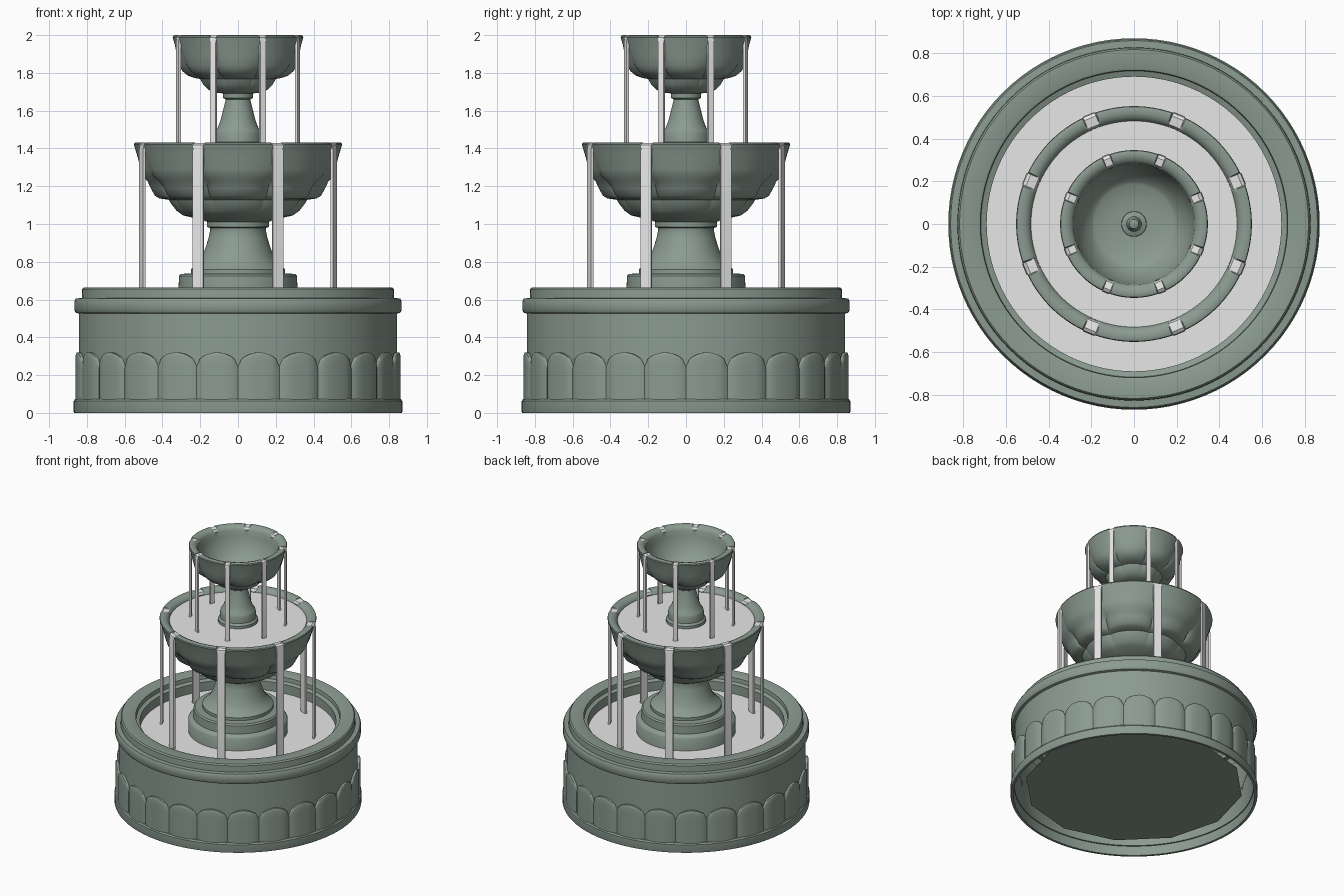
import bpy, bmesh, math
from math import sin, cos, pi, radians

if "Cube" in bpy.data.objects:
    bpy.data.objects.remove(bpy.data.objects["Cube"])

def material(name, rgb):
    m = bpy.data.materials.new(name)
    m.diffuse_color = (*rgb, 1)
    m.use_nodes = True
    m.node_tree.nodes["Principled BSDF"].inputs["Base Color"].default_value = m.diffuse_color
    return m

STONE = material("green_stone", (0.26, 0.33, 0.285))
WATER = material("pale_water", (0.8, 0.8, 0.8))

def finish(name, bm, mat, angle=35):
    bmesh.ops.remove_doubles(bm, verts=bm.verts, dist=1e-5)
    me = bpy.data.meshes.new(name)
    bm.to_mesh(me)
    bm.free()
    ob = bpy.data.objects.new(name, me)
    bpy.context.collection.objects.link(ob)
    me.materials.append(mat)
    bpy.ops.object.select_all(action='DESELECT')
    ob.select_set(True)
    bpy.context.view_layer.objects.active = ob
    bpy.ops.object.shade_smooth_by_angle(angle=radians(angle))
    return ob

def grid(bm, rows, closed):
    vs = [[bm.verts.new(p) for p in row] for row in rows]
    n = len(rows[0])
    for a, b in zip(vs, vs[1:]):
        for j in range(n if closed else n - 1):
            k = (j + 1) % n
            bm.faces.new((a[j], a[k], b[k], b[j]))

def lathe(name, profile, mat=STONE, seg=96, shape=None):
    """Spin (r, z) points; shape(theta, r, z, extra) may vary the section."""
    bm = bmesh.new()
    rows = []
    for r, z, *extra in profile:
        row = []
        for j in range(seg):
            t = 2 * pi * j / seg
            rr, zz = shape(t, r, z, extra) if shape else (r, z)
            row.append((rr * cos(t), rr * sin(t), zz))
        rows.append(row)
    grid(bm, rows, True)
    return finish(name, bm, mat)

def lobed(top, depth):
    """Eight lobes low on a bowl, eight spout notches in its rim."""
    def shape(t, r, z, extra):
        if extra:
            r -= extra[0] * (1 - abs(cos(4 * t)) ** 0.6)
        off = abs((math.degrees(t) % 45) - 22.5)
        if off < 3.3 and z > top - depth:
            z = top - depth
        return r, z
    return shape

def streams(prefix, r, top, bottom, width, inner):
    # water sheet that crosses the rim and falls straight down
    prof = [(inner, top - .035), (inner + .012, top - .008), (r - .02, top - .002),
            (r - .005, top - .012), (r, top - .04), (r, bottom),
            (r - .014, bottom), (r - .014, top - .04), (r - .03, top - .02),
            (inner + .02, top - .025), (inner + .01, top - .04)]
    for k in range(8):
        a = radians(22.5 + 45 * k)
        bm = bmesh.new()
        ends = []
        for s in (-width / 2, width / 2):
            ends.append([bm.verts.new((p * cos(a) - s * sin(a), p * sin(a) + s * cos(a), z))
                         for p, z in prof])
        n = len(prof)
        for i in range(n):
            j = (i + 1) % n
            bm.faces.new((ends[0][i], ends[0][j], ends[1][j], ends[1][i]))
        bm.faces.new(ends[0])
        bm.faces.new(ends[1][::-1])
        bmesh.ops.recalc_face_normals(bm, faces=bm.faces)
        finish(f"{prefix}_{k + 1}", bm, WATER)

# basin wall with plinth and stepped rim
lathe("basin", [(.845, .07), (.85, 0), (.868, 0), (.87, .006), (.87, .062), (.862, .073),
                (.842, .075), (.842, .525), (.858, .53), (.866, .542), (.866, .592),
                (.859, .606), (.827, .608), (.825, .655), (.817, .665), (.73, .665),
                (.72, .66), (.717, .63), (.69, .62), (.69, .5)])

# twenty-four arched petals around the basin foot
bm = bmesh.new()
N = 12
for k in range(24):
    rows = []
    for v in range(7):
        row = []
        for i in range(N + 1):
            u = -1 + 2 * i / N
            t = radians(7.5 + 15 * k + 7.5 * u)
            ztop = .245 + .075 * math.sqrt(max(0, 1 - abs(u) ** 1.8))
            r = .849 + .015 * (1 - u ** 4)
            f = (0, .4, .75, .93, .98, 1, 1)[v]
            r -= (0, 0, 0, 0, .002, .005, 0)[v]
            if v == 6:
                r = .84
            row.append((r * cos(t), r * sin(t), .07 + (ztop - .07) * f))
        rows.append(row)
    grid(bm, rows, False)
finish("basin_petals", bm, STONE, 40)

# twelve-sided underside and the basin water
lathe("basin_floor", [(0, .07), (.77, .07)], seg=12)
lathe("basin_water", [(.692, .55), (0, .55)], WATER)

# lower pedestal
lathe("lower_pedestal", [(.35, .5), (.35, .64), (.34, .655), (.315, .665), (.312, .725),
                         (.303, .736), (.25, .738), (.25, .76), (.235, .775), (.215, .79),
                         (.19, .83), (.17, .88), (.155, .93), (.147, .97), (.15, .98),
                         (.165, .985), (.165, 1.01), (.15, 1.02)])

# middle bowl
lathe("middle_bowl", [(.13, 1.0), (.2, 1.025), (.29, 1.045), (.325, 1.07, .01),
                      (.36, 1.115, .015), (.365, 1.128, .015), (.415, 1.135, .04),
                      (.44, 1.15, .045), (.462, 1.19, .045), (.478, 1.225, .035),
                      (.502, 1.25, .02), (.515, 1.29, .01), (.53, 1.35, .005), (.542, 1.39),
                      (.552, 1.42), (.549, 1.428), (.54, 1.432), (.515, 1.43), (.497, 1.422),
                      (.483, 1.405), (.478, 1.36)],
      seg=192, shape=lobed(1.432, .025))
lathe("middle_water", [(.485, 1.4), (0, 1.4)], WATER)

# upper pedestal
lathe("upper_pedestal", [(.14, 1.39), (.14, 1.42), (.127, 1.435), (.125, 1.48), (.12, 1.495),
                         (.108, 1.51), (.092, 1.55), (.08, 1.6), (.068, 1.645), (.066, 1.66),
                         (.078, 1.667), (.08, 1.69), (.07, 1.7)], seg=64)

# top bowl, hollow inside
lathe("top_bowl", [(.06, 1.69), (.12, 1.695), (.155, 1.71), (.185, 1.74, .008),
                   (.2, 1.768, .01), (.225, 1.772, .02), (.265, 1.785, .03), (.295, 1.81, .025),
                   (.31, 1.84, .015), (.322, 1.89, .006), (.335, 1.95), (.346, 1.988),
                   (.343, 1.996), (.335, 2.0), (.315, 1.998), (.295, 1.99), (.283, 1.972),
                   (.278, 1.93), (.258, 1.87), (.23, 1.82), (.2, 1.785), (.185, 1.777),
                   (.12, 1.762), (.06, 1.757), (0, 1.757)],
      seg=192, shape=lobed(2.0, .022))

# small spout in the top bowl
lathe("spout", [(.06, 1.75), (.058, 1.77), (.035, 1.78), (.028, 1.81), (.022, 1.83),
                (0, 1.84)], seg=32)

# falling water
streams("lower_stream", .556, 1.431, .55, .058, .482)
streams("upper_stream", .349, 2.0, 1.4, .034, .283)
